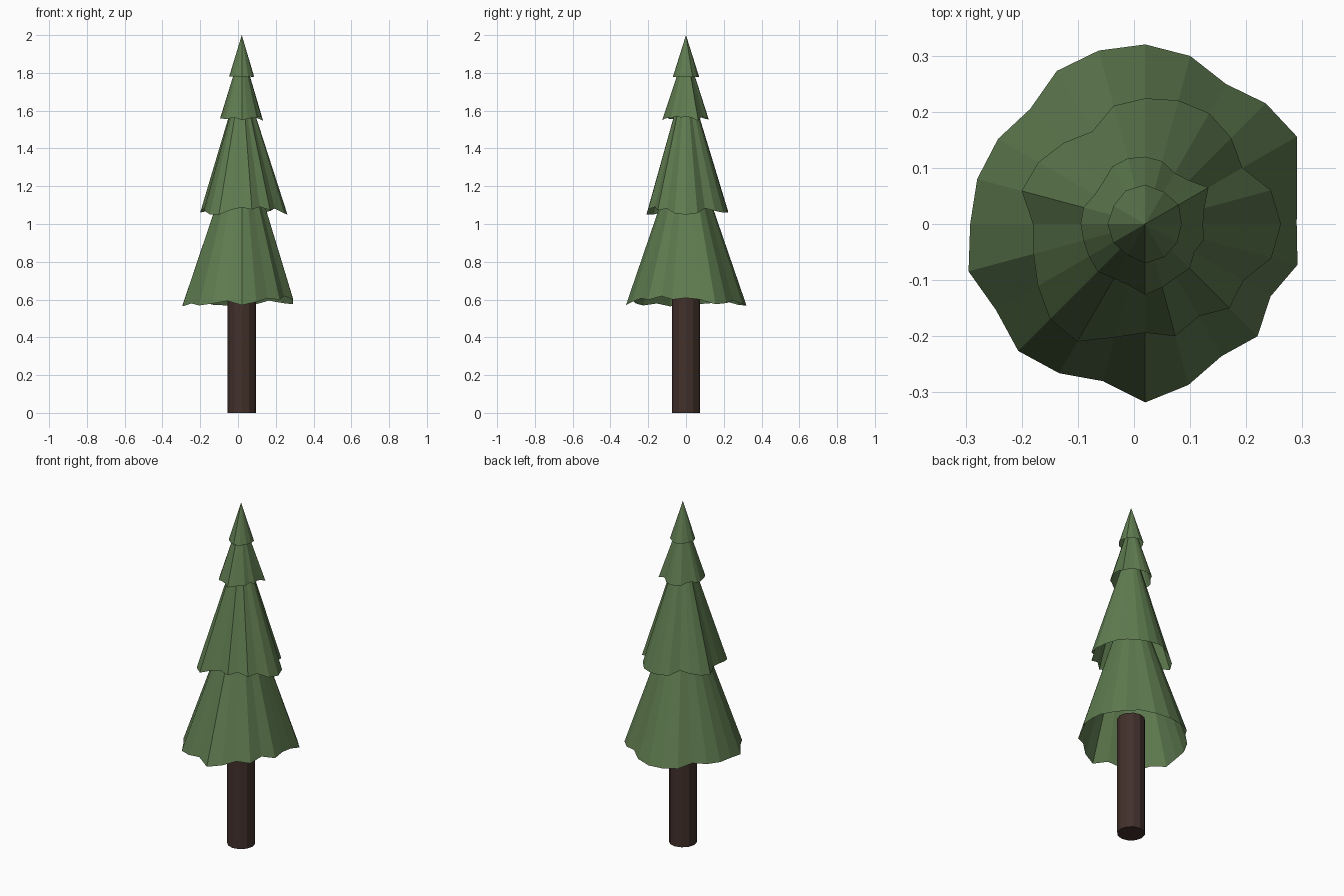
import bpy, bmesh, math

if "Cube" in bpy.data.objects:
    bpy.data.objects.remove(bpy.data.objects["Cube"])

CX = 0.02  # tree axis offset


def material(name, rgb):
    m = bpy.data.materials.new(name)
    m.diffuse_color = (*rgb, 1)
    m.use_nodes = True
    m.node_tree.nodes["Principled BSDF"].inputs["Base Color"].default_value = m.diffuse_color
    return m


green = material("needles", (0.115, 0.2, 0.08))
brown = material("bark", (0.055, 0.03, 0.024))


def finish(bm, name, mat):
    bmesh.ops.recalc_face_normals(bm, faces=bm.faces)
    me = bpy.data.meshes.new(name)
    bm.to_mesh(me)
    bm.free()
    me.materials.append(mat)
    ob = bpy.data.objects.new(name, me)
    bpy.context.collection.objects.link(ob)
    return ob


def tier(name, radii, rim_z, apex_z):
    """Hollow cone with a ragged rim; radii (mm) run clockwise from the back."""
    bm = bmesh.new()
    n = len(radii)
    mean = sum(radii) / n / 1000
    rim = []
    for i, r in enumerate(radii):
        a, r = 2 * math.pi * i / n, r / 1000
        # longer branches hang a little lower
        rim.append(bm.verts.new((CX + r * math.sin(a), r * math.cos(a),
                                 rim_z - 0.8 * (r - mean))))
    tip = bm.verts.new((CX, 0, apex_z))
    for i in range(n):
        bm.faces.new((rim[i], tip, rim[(i + 1) % n]))
    return finish(bm, name, mat=green)


# Foliage tiers
tier("foliage_bottom", [320, 310, 288, 304, 312, 280, 270, 281, 258, 283, 272, 297,
                        318, 290, 307, 320, 307, 326, 312, 310, 303, 290, 315, 320], 0.585, 1.50)
tier("foliage_lower", [224, 228, 228, 217, 200, 232, 242, 233, 202, 212, 190, 207,
                       194, 209, 242, 240, 221, 206, 200, 228, 220, 205, 190, 218], 1.07, 1.80)
tier("foliage_upper", [120, 116, 105, 110, 130, 109, 103, 108, 101, 112, 110, 117,
                       126, 113, 112, 120, 116, 114, 115, 114, 104, 106, 118, 121], 1.56, 1.93)
tier("foliage_top", [70, 66, 69, 65, 66, 68, 70, 64, 66, 67, 65, 69], 1.78, 2.0)

# Trunk
bm = bmesh.new()
bmesh.ops.create_cone(bm, cap_ends=True, segments=12, radius1=0.075, radius2=0.075, depth=0.7)
bmesh.ops.translate(bm, verts=bm.verts, vec=(CX, 0, 0.35))
finish(bm, "trunk", brown)
